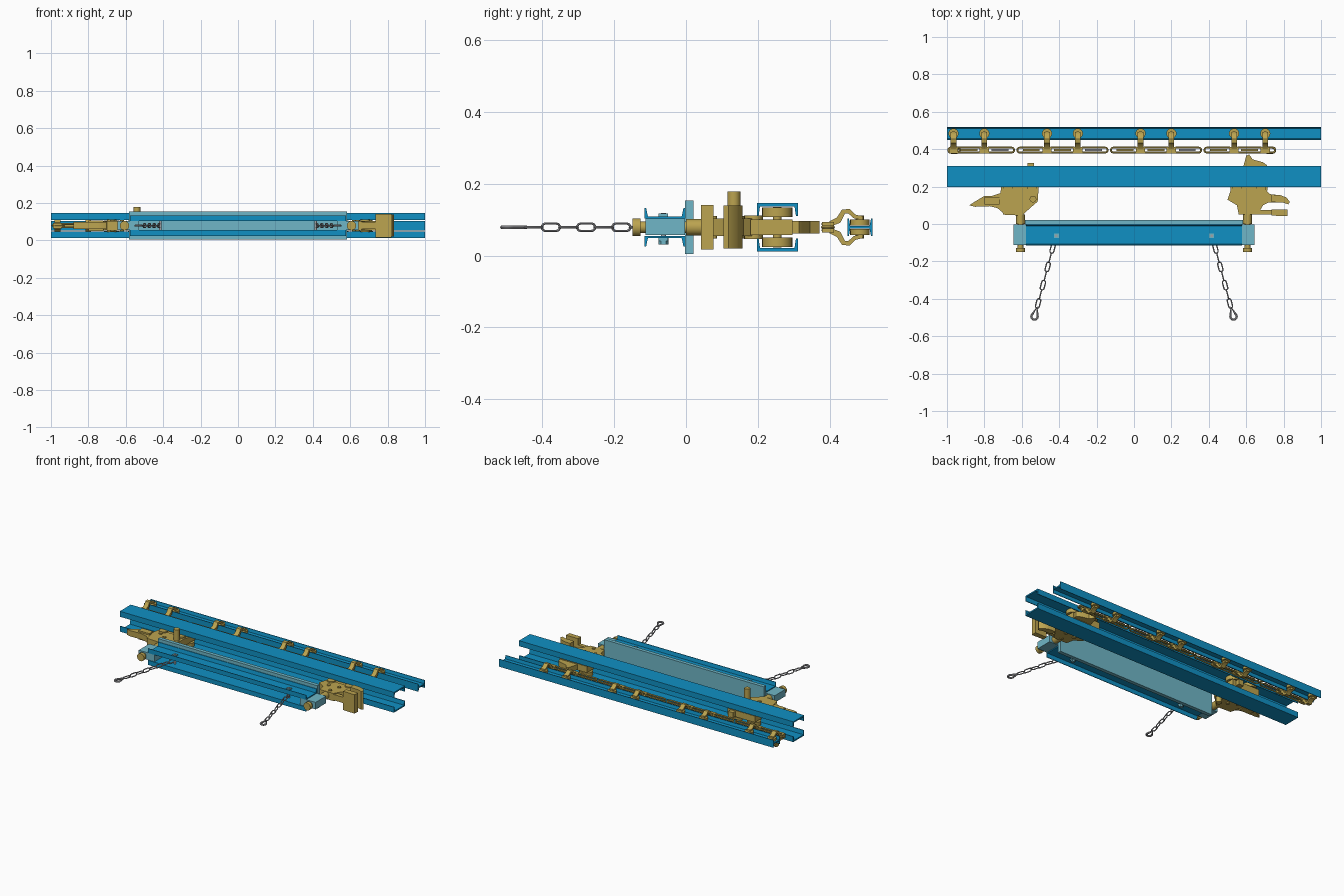
import bpy, bmesh, math
from mathutils import Matrix, Vector

cube = bpy.data.objects.get("Cube")
if cube:
    bpy.data.objects.remove(cube, do_unlink=True)

MID = 0.079  # height of the horizontal symmetry plane
made = []


def material(name, rgb):
    m = bpy.data.materials.new(name)
    m.use_nodes = True
    m.diffuse_color = (*rgb, 1)
    m.node_tree.nodes["Principled BSDF"].inputs["Base Color"].default_value = (*rgb, 1)
    return m


BLUE = material("rail blue", (0.005, 0.28, 0.55))
PALE = material("pale blue", (0.16, 0.47, 0.57))
GOLD = material("dull gold", (0.50, 0.37, 0.08))
GREY = material("steel grey", (0.36, 0.36, 0.38))


def add_mesh(name, bm, mat):
    bmesh.ops.recalc_face_normals(bm, faces=bm.faces)
    me = bpy.data.meshes.new(name)
    bm.to_mesh(me)
    bm.free()
    me.materials.append(mat)
    ob = bpy.data.objects.new(name, me)
    bpy.context.collection.objects.link(ob)
    made.append(ob)
    return ob


def prism(name, pts, lo, hi, mat, axis="z"):
    """Extrude an outline: (x, y) along z, or (y, z) along x."""
    bm = bmesh.new()
    place = (lambda p: (p[0], p[1], lo)) if axis == "z" else (lambda p: (lo, p[0], p[1]))
    face = bm.faces.new([bm.verts.new(place(p)) for p in pts])
    ext = bmesh.ops.extrude_face_region(bm, geom=[face])
    step = Vector((0, 0, hi - lo)) if axis == "z" else Vector((hi - lo, 0, 0))
    bmesh.ops.translate(bm, vec=step, verts=[v for v in ext["geom"] if isinstance(v, bmesh.types.BMVert)])
    return add_mesh(name, bm, mat)


def box(name, x0, x1, y0, y1, z0, z1, mat):
    return prism(name, [(x0, y0), (x1, y0), (x1, y1), (x0, y1)], z0, z1, mat)


def cyl(name, center, r, depth, mat, axis="z", sides=20):
    bm = bmesh.new()
    rot = {"z": Matrix(), "x": Matrix.Rotation(math.pi / 2, 4, "Y"),
           "y": Matrix.Rotation(math.pi / 2, 4, "X")}[axis]
    bmesh.ops.create_cone(bm, cap_ends=True, segments=sides, radius1=r, radius2=r,
                          depth=depth, matrix=Matrix.Translation(center) @ rot)
    return add_mesh(name, bm, mat)


def tube(name, pts, r, mat, matrix=Matrix(), closed=True):
    cu = bpy.data.curves.new(name, "CURVE")
    cu.dimensions = "3D"
    cu.bevel_depth = r
    cu.bevel_resolution = 1
    sp = cu.splines.new("POLY")
    sp.points.add(len(pts) - 1)
    for p, co in zip(sp.points, pts):
        p.co = (*(matrix @ Vector(co)), 1)
    sp.use_cyclic_u = closed
    tmp = bpy.data.objects.new(name, cu)
    bpy.context.collection.objects.link(tmp)
    bpy.context.view_layer.update()
    me = bpy.data.meshes.new_from_object(tmp.evaluated_get(bpy.context.evaluated_depsgraph_get()))
    bpy.data.objects.remove(tmp)
    me.materials.clear()
    me.materials.append(mat)
    ob = bpy.data.objects.new(name, me)
    bpy.context.collection.objects.link(ob)
    made.append(ob)


def racetrack(length, width, n=5):
    """Centre line of a chain link lying along x."""
    r, h, pts = width / 2, (length - width) / 2, []
    for s in (1, -1):
        for i in range(n + 1):
            a = -math.pi / 2 + math.pi * i / n
            pts.append((s * (h + r * math.cos(a)), s * r * math.sin(a), 0))
    return pts


def flip(pts):
    return [(y, 2 * MID - z) for y, z in pts]


def both(z0, z1):
    """A height range and its mirror image."""
    return (("upper", z0, z1), ("lower", 2 * MID - z1, 2 * MID - z0))


# Carrier track: facing pair of channels
channel = [(0.197, 0.110), (0.202, 0.110), (0.206, 0.137), (0.302, 0.137),
           (0.306, 0.110), (0.311, 0.110), (0.311, 0.146), (0.197, 0.146)]
prism("upper_track_channel", channel, -1, 1, BLUE, "x")
prism("lower_track_channel", flip(channel), -1, 1, BLUE, "x")

# Drive rail: I-beam lying on its side
half = [(0.449, 0.104), (0.453, 0.104), (0.457, 0.083), (0.511, 0.083), (0.515, 0.104), (0.519, 0.104)]
prism("drive_rail", half + flip(half)[::-1], -1, 1, BLUE, "x")

# Load bar: back-to-back channels and a backing plate
bar = [(-0.115, 0.103), (-0.003, 0.103), (-0.003, 0.133), (-0.007, 0.133),
       (-0.012, 0.109), (-0.106, 0.109), (-0.111, 0.133), (-0.115, 0.133)]
prism("upper_bar_channel", bar, -0.577, 0.577, BLUE, "x")
prism("lower_bar_channel", flip(bar), -0.577, 0.577, BLUE, "x")
box("backing_plate", -0.582, 0.582, -0.003, 0.021, 0.004, 0.154, PALE)

for s in (-1, 1):
    # End block with pivot pin
    x = s * 0.607
    box("end_block", min(s * 0.53, s * 0.645), max(s * 0.53, s * 0.645), -0.113, -0.003, 0.057, 0.103, PALE)
    cyl("pivot_pin", (x, -0.04, MID), 0.016, 0.2, GOLD, "y")
    cyl("pivot_head", (x, -0.138, MID), 0.025, 0.022, GOLD, "y")
    cyl("pivot_collar", (x, 0.025, MID), 0.023, 0.05, GOLD, "y")

    # Chain bolt through the load bar
    cyl("chain_bolt", (s * 0.415, -0.063, MID), 0.007, 0.08, GREY)
    for side, z0, z1 in both(0.109, 0.117):
        box(side + "_bolt_washer", s * 0.415 - 0.013, s * 0.415 + 0.013, -0.076, -0.05, z0, z1, PALE)
    cyl("bolt_nut", (s * 0.415, -0.063, 0.040), 0.014, 0.018, PALE, sides=6)

    # Safety chain with alternating links and a hook ring
    ang = math.atan2(-0.38, s * 0.10)
    turn = Matrix.Rotation(ang, 4, "Z")
    for i in range(8):
        y = -0.082 - 0.049 * i
        loc = Matrix.Translation((s * (0.43 - (y + 0.11) * 0.263), y, MID))
        roll = Matrix.Rotation(math.pi / 2 if i % 2 == 0 else 0, 4, "X")
        tube("safety_chain_link", racetrack(0.052, 0.021), 0.0035, GREY, loc @ turn @ roll)
    ring = [(-0.035, 0, 0)] + [(0.015 + 0.017 * math.cos(a), 0.017 * math.sin(a), 0)
                               for a in [math.radians(-120 + 24 * k) for k in range(11)]]
    tube("hook_ring", ring, 0.006, GREY, Matrix.Translation((s * 0.528, -0.48, MID)) @ turn)

# Drive chain trolleys
arm = [(0.40, 0.096), (0.42, 0.106), (0.434, 0.128), (0.455, 0.130), (0.472, 0.114), (0.493, 0.109),
       (0.493, 0.100), (0.468, 0.103), (0.452, 0.117), (0.442, 0.117), (0.43, 0.092), (0.40, 0.080)]
for x in (-0.965, -0.80, -0.465, -0.30, 0.035, 0.20, 0.535, 0.702):
    box("trolley_base", x - 0.025, x + 0.025, 0.378, 0.412, 0.064, 0.094, GOLD)
    prism("upper_trolley_arm", arm, x - 0.015, x + 0.015, GOLD, "x")
    prism("lower_trolley_arm", flip(arm), x - 0.015, x + 0.015, GOLD, "x")
    for side, z0, z1 in both(0.084, 0.100):
        cyl(side + "_trolley_wheel", (x, 0.484, (z0 + z1) / 2), 0.027, z1 - z0, GOLD)
    for side, z0, z1 in both(0.100, 0.111):
        cyl(side + "_wheel_hub", (x, 0.484, (z0 + z1) / 2), 0.012, z1 - z0, GOLD, sides=12)

# Drive chain: long open links joined by centre links
step = 0.1667
for i in range(11):
    x = -0.8825 + step * i
    if x < 0.72:
        for side, z0, z1 in both(0.082, 0.094):
            tube(side + "_chain_side_link", racetrack(0.15, 0.027), 0.005, GOLD,
                 Matrix.Translation((x, 0.395, (z0 + z1) / 2)))
        plain = i % 3 == 1
        box("chain_centre_link", x - 0.045, x + 0.045, 0.390, 0.400, 0.072, 0.086, GREY if plain else GOLD)
tube("chain_end_link", racetrack(0.06, 0.027), 0.006, GOLD, Matrix.Translation((0.725, 0.395, MID)))
tube("chain_start_link", racetrack(0.06, 0.027), 0.006, GOLD, Matrix.Translation((-0.962, 0.395, MID)))

# Carrier running gear inside the track
for x in (-0.61, 0.615):
    box("carrier_block", x - 0.10, x + 0.10, 0.18, 0.297, 0.058, 0.100, GOLD)
    for dx in (-0.065, 0.065):
        cyl("wheel_axle", (x + dx, 0.254, MID), 0.012, 0.112, GOLD)
        for side, z0, z1 in both(0.108, 0.134):
            cyl(side + "_carrier_wheel", (x + dx, 0.254, (z0 + z1) / 2), 0.042, z1 - z0, GOLD, sides=24)
        cyl("guide_roller", (x + dx, 0.188, MID), 0.026, 0.066, GOLD)

# Rear carrier: body, tail and upright pin
prism("rear_carrier_body", [(-0.71, 0.19), (-0.72, 0.14), (-0.70, 0.05), (-0.60, 0.045), (-0.55, 0.09),
                            (-0.515, 0.12), (-0.51, 0.19)], 0.054, 0.104, GOLD)
prism("rear_tail", [(-0.88, 0.10), (-0.85, 0.12), (-0.80, 0.15), (-0.76, 0.15), (-0.70, 0.17),
                    (-0.70, 0.06), (-0.73, 0.085), (-0.77, 0.095), (-0.85, 0.092)], 0.060, 0.098, GOLD)
box("rear_tail_block", -0.80, -0.72, 0.105, 0.145, 0.050, 0.108, GOLD)
cyl("upright_pin", (-0.54, 0.133, 0.099), 0.018, 0.158, GOLD)
box("rear_dog", -0.57, -0.535, 0.295, 0.325, 0.062, 0.096, GOLD)

# Front carrier: body, wide hook, paddle and driving dog
prism("front_carrier_body", [(0.50, 0.13), (0.52, 0.19), (0.70, 0.19), (0.725, 0.16), (0.77, 0.155),
                             (0.77, 0.115), (0.72, 0.115), (0.69, 0.10), (0.66, 0.05), (0.56, 0.05),
                             (0.55, 0.10)], 0.054, 0.104, GOLD)
prism("front_hook", [(0.735, 0.157), (0.78, 0.155), (0.815, 0.142), (0.833, 0.118), (0.825, 0.105),
                     (0.795, 0.115), (0.735, 0.117)], 0.020, 0.140, GOLD)
box("paddle_arm", 0.64, 0.74, 0.05, 0.075, 0.060, 0.098, GOLD)
prism("paddle_plate", [(0.735, 0.045), (0.82, 0.042), (0.822, 0.077), (0.735, 0.077)], 0.017, 0.141, GOLD)
prism("driving_dog", [(0.58, 0.29), (0.60, 0.365), (0.615, 0.372), (0.635, 0.345), (0.69, 0.33),
                      (0.71, 0.315), (0.71, 0.29)], 0.062, 0.096, GOLD)

# Rivets on the carrier bodies
for x, y in ((0.57, 0.13), (0.64, 0.14), (0.62, 0.075), (-0.62, 0.12), (-0.67, 0.15)):
    for side, z0, z1 in both(0.104, 0.110):
        cyl(side + "_rivet", (x, y, (z0 + z1) / 2), 0.011, z1 - z0, GOLD, sides=12)

# Smooth the round parts and keep the edges sharp
for ob in bpy.context.view_layer.objects:
    ob.select_set(ob in made)
bpy.context.view_layer.objects.active = made[0]
bpy.ops.object.shade_smooth_by_angle(angle=math.radians(35))
